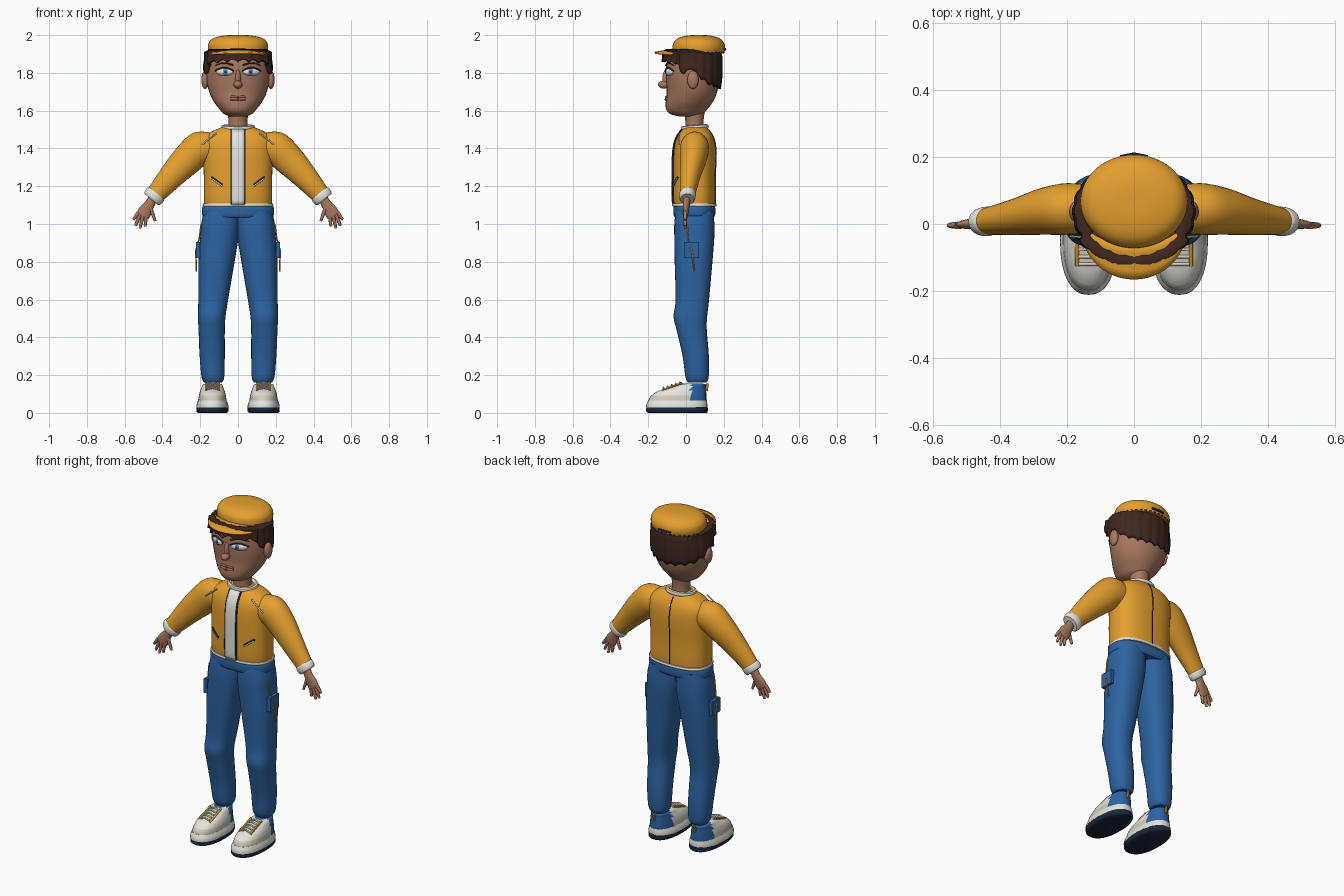
import bpy, bmesh
from math import sin, cos, pi, radians, copysign
from mathutils import Vector

if "Cube" in bpy.data.objects:
    bpy.data.objects.remove(bpy.data.objects["Cube"])


def material(name, *rgb):
    m = bpy.data.materials.new(name)
    m.use_nodes = True
    m.diffuse_color = (*rgb, 1)
    m.node_tree.nodes["Principled BSDF"].inputs["Base Color"].default_value = (*rgb, 1)
    return m


YELLOW = material("yellow cloth", .78, .35, .028)
BLUE = material("blue denim", .026, .125, .36)
SKIN = material("skin", .40, .19, .115)
HAIR = material("brown hair", .05, .02, .013)
WHITE = material("white", .78, .77, .72)
CREAM = material("cream", .66, .6, .48)
NAVY = material("navy", .01, .02, .045)
IRIS = material("iris blue", .08, .24, .45)
LIPS = material("lips", .38, .13, .09)


def finish(ob, mats):
    for m in mats if isinstance(mats, (list, tuple)) else [mats]:
        ob.data.materials.append(m)
    bpy.ops.object.select_all(action='DESELECT')
    ob.select_set(True)
    bpy.context.view_layer.objects.active = ob
    if ob.type == 'CURVE':
        bpy.ops.object.convert(target='MESH')
        ob = bpy.context.object
    bpy.ops.object.shade_smooth_by_angle(angle=radians(45))
    return ob


def mesh_object(name, bm, mats, rule=None):
    bmesh.ops.recalc_face_normals(bm, faces=bm.faces)
    if rule:
        for f in bm.faces:
            f.material_index = rule(f.calc_center_median())
    me = bpy.data.meshes.new(name)
    bm.to_mesh(me)
    bm.free()
    ob = bpy.data.objects.new(name, me)
    bpy.context.collection.objects.link(ob)
    return finish(ob, mats)


def span(x0, x1, y0, y1, z):
    """Level cross-section given by its extents."""
    return ((x0 + x1) / 2, (y0 + y1) / 2, z, (x1 - x0) / 2, (y1 - y0) / 2, 0)


def dense(rings, steps=4):
    """Smoothly interpolate cross-sections."""
    out = []
    for i in range(len(rings) - 1):
        p, q = rings[i], rings[i + 1]
        o, r = rings[max(i - 1, 0)], rings[min(i + 2, len(rings) - 1)]
        for k in range(steps):
            t = k / steps
            out.append([b + t / 2 * (c - a + t * (2 * a - 5 * b + 4 * c - d + t * (3 * (b - c) + d - a)))
                        for a, b, c, d in zip(o, p, q, r)])
    return out + [list(rings[-1])]


def loft(name, rings, mats, n=2, side=1, rule=None, steps=4, seg=32):
    bm = bmesh.new()
    loops = []
    for cx, cy, cz, rx, ry, tilt in dense(rings, steps):
        loop = []
        for i in range(seg):
            a = 2 * pi * i / seg
            u = copysign(abs(cos(a)) ** (2 / n), cos(a)) * rx
            v = copysign(abs(sin(a)) ** (2 / n), sin(a)) * ry
            loop.append(bm.verts.new((side * (cx + u * cos(radians(tilt))), cy + v, cz + u * sin(radians(tilt)))))
        loops.append(loop)
    for a, b in zip(loops, loops[1:]):
        for i in range(seg):
            j = (i + 1) % seg
            bm.faces.new((a[i], a[j], b[j], b[i]))
    bm.faces.new(loops[0])
    bm.faces.new(loops[-1])
    return mesh_object(name, bm, mats, rule)


def grid(name, cols, mats, thick=0.0):
    """Sheet through columns of points."""
    bm = bmesh.new()
    vs = [[bm.verts.new(p) for p in c] for c in cols]
    for a, b in zip(vs, vs[1:]):
        for i in range(len(a) - 1):
            bm.faces.new((a[i], a[i + 1], b[i + 1], b[i]))
    bmesh.ops.remove_doubles(bm, verts=bm.verts, dist=1e-5)
    ob = mesh_object(name, bm, mats)
    if thick:
        m = ob.modifiers.new("thickness", 'SOLIDIFY')
        m.thickness, m.offset = thick, 0
    return ob


def tube(name, pts, r, mat, side=1, taper=1.0, closed=False):
    cu = bpy.data.curves.new(name, 'CURVE')
    cu.dimensions, cu.bevel_depth, cu.bevel_resolution, cu.use_fill_caps = '3D', r, 2, True
    sp = cu.splines.new('POLY')
    sp.points.add(len(pts) - 1)
    for i, (p, (x, y, z)) in enumerate(zip(sp.points, pts)):
        p.co = (side * x, y, z, 1)
        p.radius = 1 + (taper - 1) * i / (len(pts) - 1)
    sp.use_cyclic_u = closed
    ob = bpy.data.objects.new(name, cu)
    bpy.context.collection.objects.link(ob)
    return finish(ob, mat)


def ball(name, loc, size, mat, turn=0.0):
    bpy.ops.mesh.primitive_uv_sphere_add(segments=24, ring_count=16, location=loc, rotation=(0, 0, turn))
    ob = bpy.context.object
    ob.name, ob.scale = name, size
    return finish(ob, mat)


def section(rings, z):
    d = dense(rings)
    for a, b in zip(d, d[1:]):
        if a[2] <= z <= b[2]:
            t = (z - a[2]) / (b[2] - a[2])
            return [p + (q - p) * t for p, q in zip(a, b)]
    return d[-1]


def on_front(rings, x, z, n, off=.003):
    _, cy, _, rx, ry, _ = section(rings, z)
    return (x, cy - ry * max(0, 1 - abs(x / rx) ** n) ** (1 / n) - off, z)


def sym(w, y0, y1, z):
    return span(-w, w, y0, y1, z)


# Head and neck
HEAD = [sym(.04, -.03, .06, 1.568), sym(.075, -.085, .09, 1.583), sym(.1, -.106, .115, 1.61),
        sym(.13, -.107, .145, 1.65), sym(.153, -.102, .165, 1.7), sym(.166, -.105, .175, 1.76),
        sym(.168, -.106, .178, 1.82), sym(.16, -.098, .175, 1.88), sym(.13, -.06, .16, 1.91), sym(.05, 0, .1, 1.93)]
loft("head", HEAD, SKIN)
loft("neck", [sym(.056, -.01, .1, 1.47), sym(.05, -.003, .092, 1.53), sym(.055, -.01, .1, 1.6)], SKIN)
ball("nose_tip", (0, -.118, 1.738), (.023, .03, .021), SKIN)
ball("nose_bridge", (0, -.103, 1.77), (.015, .022, .048), SKIN)
for z, r in ((1.672, .006), (1.66, .008)):
    tube("lip", [on_front(HEAD, x / 100, z + .003 * abs(x) / 4, 2, 0) for x in range(-4, 5)], r, LIPS)

for s, tag in ((1, "left_"), (-1, "right_")):
    ball(tag + "ear", (s * .174, .037, 1.763), (.02, .03, .048), SKIN)
    ball(tag + "eye", (s * .07, -.087, 1.805), (.047, .018, .021), WHITE, s * .38)
    ball(tag + "iris", (s * .067, -.099, 1.805), (.018, .009, .018), IRIS, s * .38)
    ball(tag + "pupil", (s * .066, -.105, 1.805), (.008, .005, .008), NAVY, s * .38)
    arch = [on_front(HEAD, .022 + .0125 * k, 1.81 + .018 * sin(pi * k / 8), 2, .005) for k in range(9)]
    tube(tag + "upper_eyelid", arch, .004, HAIR, s)
    brow = [on_front(HEAD, .025 + .012 * k, 1.84 + .012 * sin(pi * k / 8), 2, .003) for k in range(9)]
    tube(tag + "eyebrow", brow, .005, HAIR, s, .5)

# Hair: ridged shell whose lower edge follows the fringe, ears and nape
EDGE = [(-1, 1.858), (-.55, 1.845), (-.4, 1.79), (-.2, 1.8), (0, 1.815), (.25, 1.77), (.6, 1.735), (1.01, 1.715)]
columns = []
for i in range(121):
    a = 2 * pi * i / 120
    s = sin(a)
    low = next(p[1] + (q[1] - p[1]) * (s - p[0]) / (q[0] - p[0]) for p, q in zip(EDGE, EDGE[1:]) if s <= q[0])
    low += .014 * abs(sin(10 * a))
    col = []
    for k in range(9):
        z = low + (1.92 - low) * k / 8
        _, cy, _, rx, ry, _ = section(HEAD, min(z, 1.87))
        f = (1.03 + .03 * abs(cos(10 * a)) + (.08 if s < -.5 else 0)) * (.85 if k == 8 else 1)
        col.append((rx * f * cos(a), cy + ry * f * s, z))
    columns.append(col)
grid("hair", columns, HAIR, .015)

# Cap
CAP = [sym(.155, -.07, .2, 1.903), sym(.16, -.072, .207, 1.93), sym(.155, -.066, .2, 1.96),
       sym(.128, -.04, .174, 1.985), sym(.07, .01, .125, 1.998), sym(.01, .06, .075, 2)]
loft("cap_crown", CAP, YELLOW, seg=48)
brim = []
for k in range(25):
    a = pi * (k / 24 - .5)
    inner = Vector((.145 * sin(a), .005 - .065 * cos(a), 1.925 - .012 * sin(a) ** 2))
    outer = Vector((.153 * sin(a), -.02 - .145 * cos(a), 1.906 - .008 * sin(a) ** 2))
    brim.append([inner.lerp(outer, t / 4) for t in range(5)])
grid("cap_brim", brim, YELLOW, .011)
for k in range(0, 36, 2):
    arc = [pi * (k + j) / 36 for j in (0, .5, 1)]
    tube("cap_stitch", [(.157 * cos(a), .066 + .136 * sin(a), 1.908) for a in arc], .003, NAVY)
tube("cap_buckle", [(x / 100, .206 - abs(x) / 500, 1.925) for x in (-4, -2, 0, 2, 4)], .008, NAVY)

# Jacket body with collar, hem and front panel
BODY = [sym(.178, -.063, .153, 1.095), sym(.181, -.068, .156, 1.14), sym(.181, -.068, .155, 1.25),
        sym(.185, -.066, .16, 1.37), sym(.185, -.055, .152, 1.44), sym(.155, -.035, .135, 1.48),
        sym(.105, -.015, .115, 1.505), sym(.07, 0, .1, 1.518)]
loft("jacket_body", BODY, YELLOW, n=2.5, seg=48)
loft("jacket_hem", [sym(.185, -.07, .16, 1.093), sym(.187, -.073, .163, 1.1), sym(.185, -.071, .16, 1.108)],
     WHITE, n=2.5, seg=48)
around = [2 * pi * k / 32 for k in range(32)]
tube("collar", [(.078 * cos(a), .047 + .062 * sin(a), 1.511 + .005 * sin(a)) for a in around], .013, WHITE, closed=True)
heights = [1.1 + k * .025 for k in range(17)]
grid("front_panel", [[on_front(BODY, x / 1000, z, 2.5, .005) for z in heights] for x in (-33, -16, 0, 16, 33)], WHITE, .008)
for s in (1, -1):
    tube("zipper_edge", [on_front(BODY, s * .036, z, 2.5) for z in heights], .005, NAVY)
    slit = [on_front(BODY, .085 + .011 * k, 1.207 + .008 * k, 2.5) for k in range(6)]
    tube("pocket_slit", slit, .006, NAVY, s)
    tube("pocket_piping", [(x, y - .003, z - .005) for x, y, z in slit], .004, WHITE, s)
    tube("shoulder_piping", [(.19, -.037, 1.42), (.155, -.04, 1.45), (.115, -.035, 1.48)], .004, WHITE, s)
spine = [section(BODY, z) for z in heights]
tube("back_seam", [(0, r[1] + r[4], r[2]) for r in spine], .003, NAVY)

# Trousers waist
loft("waistband", [sym(.18, -.06, .148, 1.035), sym(.19, -.066, .155, 1.05), sym(.19, -.067, .155, 1.085),
                   sym(.18, -.06, .148, 1.1)], BLUE, n=2.4, seg=48)

SLEEVE = [(.11, .045, 1.405, .075, .07, 85), (.2, .045, 1.4, .09, .077, 70), (.27, .038, 1.34, .083, .07, 50),
          (.35, .022, 1.255, .068, .055, 42), (.44, .008, 1.152, .05, .04, 40)]
CUFF = [(.43, .008, 1.163, .05, .04, 40), (.437, .008, 1.155, .056, .044, 40), (.452, .007, 1.138, .054, .042, 40),
        (.459, .007, 1.13, .046, .036, 40)]
PALM = [(.448, .004, 1.14, .025, .02, 40), (.47, .002, 1.1, .028, .018, 38), (.49, 0, 1.07, .036, .015, 35),
        (.505, -.002, 1.045, .034, .012, 35), (.51, -.002, 1.037, .02, .006, 35)]
FINGERS = [((.527, 1.06), (.555, 1.022)), ((.518, 1.05), (.543, .99)), ((.503, 1.045), (.519, .977)),
           ((.486, 1.045), (.492, .987)), ((.465, 1.09), (.438, 1.015))]
LEG = [span(-.005, .18, -.055, .147, 1.07), span(-.008, .195, -.062, .15, 1), span(-.003, .2, -.062, .15, .93),
       span(.018, .209, -.06, .14, .8), span(.052, .21, -.055, .122, .6), span(.066, .212, -.066, .112, .51),
       span(.07, .209, -.05, .11, .44), span(.07, .203, -.018, .121, .3), span(.073, .193, -.003, .12, .19),
       span(.085, .178, .01, .108, .16)]
SOLE = [span(.06, .21, -.2, .11, 0), span(.051, .22, -.21, .115, .008), span(.051, .22, -.21, .115, .03)]
MIDSOLE = [span(.05, .221, -.212, .113, .028), span(.052, .219, -.21, .113, .045), span(.06, .212, -.2, .11, .065)]
UPPER = [span(.06, .212, -.2, .108, .06), span(.063, .208, -.19, .108, .085), span(.069, .202, -.155, .107, .112),
         span(.077, .194, -.1, .105, .132), span(.085, .186, -.045, .105, .15), span(.1, .17, -.01, .09, .155)]


def shoe_colour(c):
    return 2 if c.y > .025 and c.z > .06 else 1 if c.z < .09 else 0


for s, tag in ((1, "left_"), (-1, "right_")):
    # Arm and hand
    loft(tag + "sleeve", SLEEVE, YELLOW, side=s)
    loft(tag + "cuff", CUFF, WHITE, side=s)
    loft(tag + "palm", PALM, SKIN, side=s, seg=20)
    for (x, z), (u, w) in FINGERS:
        pts = [(x + (u - x) * t, -.004, z + (w - z) * t) for t in (0, .5, .9, 1)]
        tube(tag + "finger", pts, .011, SKIN, s, .55)
    # Leg with side pocket and cord
    loft(tag + "trouser_leg", LEG, BLUE, n=2.3, side=s)
    bpy.ops.mesh.primitive_cube_add(size=1, location=(s * .211, .03, .863))
    pocket = bpy.context.object
    pocket.name, pocket.scale = tag + "side_pocket", (.022, .08, .084)
    finish(pocket, BLUE)
    tube(tag + "cord", [(.195, .005, 1), (.206, .01, .92), (.224, .03, .86), (.22, .045, .75)], .004, YELLOW, s)
    # Shoe
    loft(tag + "sole", SOLE, NAVY, n=2.3, side=s)
    loft(tag + "midsole", MIDSOLE, WHITE, n=2.3, side=s)
    loft(tag + "shoe_upper", UPPER, [WHITE, CREAM, BLUE], n=2.3, side=s, rule=shoe_colour)
    for k in range(5):
        y, z = -.12 + .022 * k, .128 + .007 * k
        tube(tag + "lace", [(.105, y, z - .003), (.135, y, z + .006), (.165, y, z - .003)], .005, CREAM, s)
    for x in (.1, .17):
        tube(tag + "eyelet_rail", [(x, -.125, .117), (x, -.075, .138), (x, -.02, .158)], .006, YELLOW, s)
    tube(tag + "heel_tab", [(.135, .108, .115), (.135, .114, .155)], .007, YELLOW, s)
